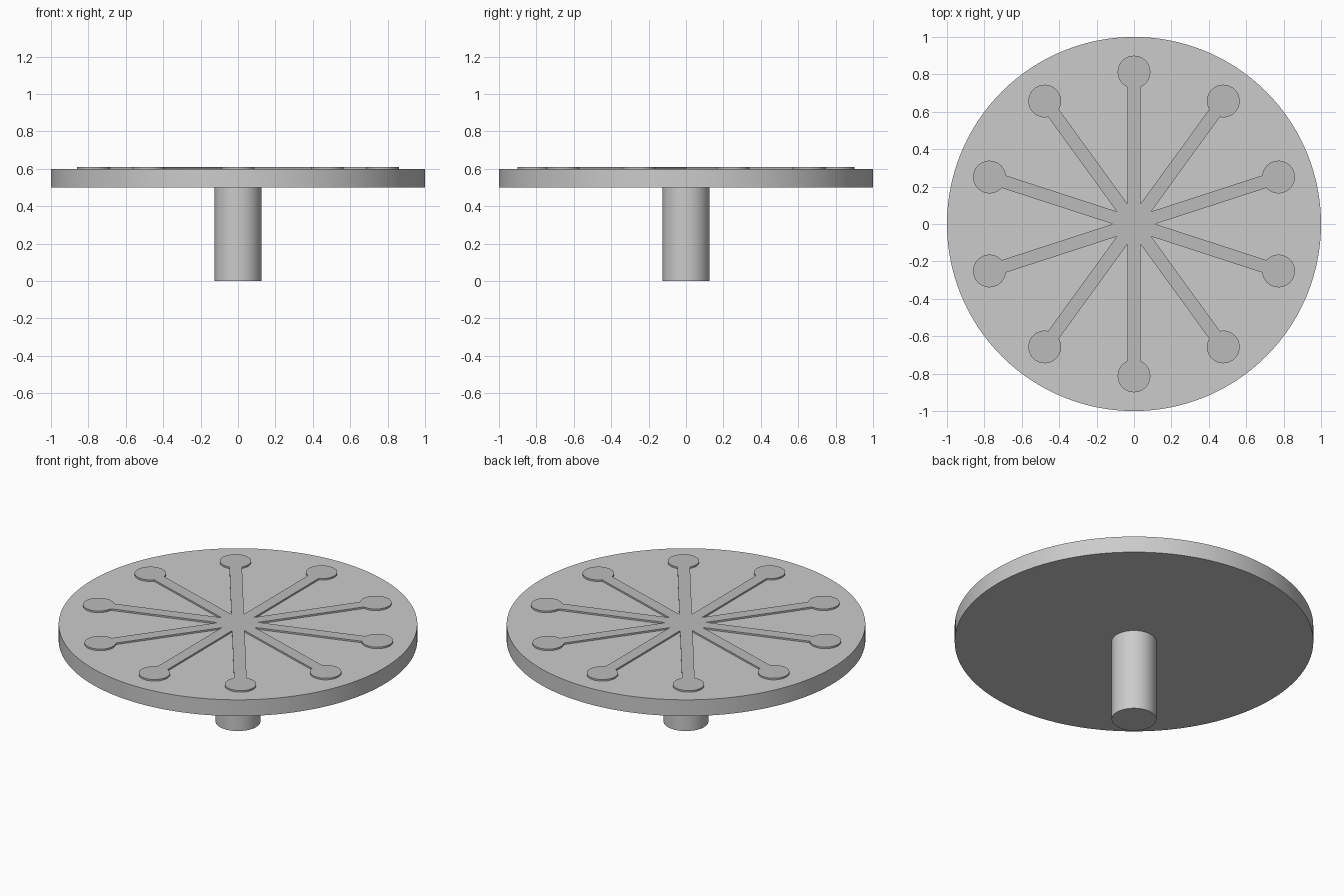
import bpy, bmesh
from math import sin, cos, asin, pi, radians

if "Cube" in bpy.data.objects:
    bpy.data.objects.remove(bpy.data.objects["Cube"])


def cylinder(name, radius, z0, z1, sides):
    bpy.ops.mesh.primitive_cylinder_add(vertices=sides, radius=radius, depth=z1 - z0,
                                        location=(0, 0, (z0 + z1) / 2))
    ob = bpy.context.object
    ob.name = name
    bpy.ops.object.shade_smooth_by_angle(angle=radians(30))
    return ob


# Round top plate and its supporting stem
cylinder("top_plate", 1.0, 0.5, 0.6, 128)
cylinder("stem", 0.125, 0.0, 0.5, 64)

# Raised pattern: one outline of ten spokes, each ending in a round pad
SPOKES, HALF_W, PAD_R, PAD_DIST = 10, 0.035, 0.0875, 0.8125
ARC_STEPS = 32
Z0, Z1 = 0.595, 0.61
step = 2 * pi / SPOKES
notch = HALF_W / sin(step / 2)
start = pi - asin(HALF_W / PAD_R)

outline = []
for k in range(SPOKES):
    a = pi / 2 + k * step
    # notch between neighbouring spokes, then the pad arc, in spoke space
    local = [(notch * cos(step / 2), -HALF_W)]
    for i in range(ARC_STEPS + 1):
        t = -start + 2 * start * i / ARC_STEPS
        local.append((PAD_DIST + PAD_R * cos(t), PAD_R * sin(t)))
    outline += [(x * cos(a) - y * sin(a), x * sin(a) + y * cos(a)) for x, y in local]

bm = bmesh.new()
face = bm.faces.new([bm.verts.new((x, y, Z0)) for x, y in outline])
ext = bmesh.ops.extrude_face_region(bm, geom=[face])
top = [v for v in ext["geom"] if isinstance(v, bmesh.types.BMVert)]
bmesh.ops.translate(bm, verts=top, vec=(0, 0, Z1 - Z0))
# close the underside if the extrusion opened it, and face everything outward
edges = [e for e in bm.edges if e.is_boundary]
if edges:
    bmesh.ops.contextual_create(bm, geom=edges)
bmesh.ops.recalc_face_normals(bm, faces=bm.faces[:])
mesh = bpy.data.meshes.new("spoke_pattern")
bm.to_mesh(mesh)
bm.free()
pattern = bpy.data.objects.new("spoke_pattern", mesh)
bpy.context.collection.objects.link(pattern)

# Darker grey for the pattern
grey = bpy.data.materials.new("dark_grey")
grey.diffuse_color = (0.5, 0.5, 0.5, 1)
grey.use_nodes = True
grey.node_tree.nodes["Principled BSDF"].inputs["Base Color"].default_value = grey.diffuse_color
mesh.materials.append(grey)

bpy.ops.object.select_all(action='DESELECT')
pattern.select_set(True)
bpy.context.view_layer.objects.active = pattern
bpy.ops.object.shade_smooth_by_angle(angle=radians(30))
